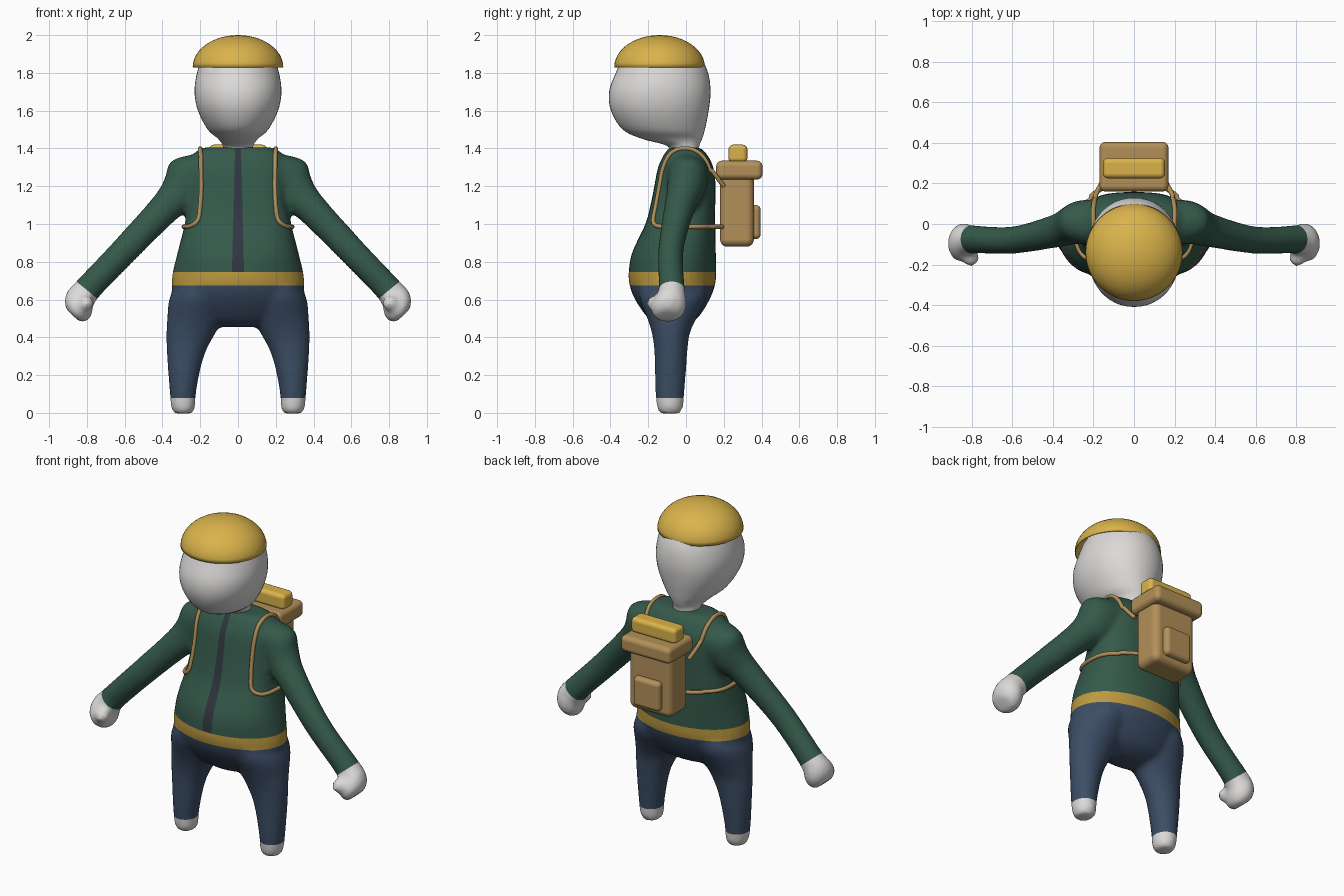
import bpy, bmesh
from math import cos, sin, pi, copysign
from mathutils import Vector, Matrix
from mathutils.bvhtree import BVHTree

default_cube = bpy.data.objects.get("Cube")
if default_cube:
    bpy.data.objects.remove(default_cube, do_unlink=True)


def material(name, rgb):
    mat = bpy.data.materials.new(name)
    mat.use_nodes = True
    colour = (*rgb, 1)
    mat.diffuse_color = colour
    shader = next(n for n in mat.node_tree.nodes if n.type == 'BSDF_PRINCIPLED')
    shader.inputs["Base Color"].default_value = colour
    shader.inputs["Roughness"].default_value = 0.8
    return mat


white = material("soft white", (0.71, 0.70, 0.69))
green = material("jacket green", (0.035, 0.10, 0.07))
navy = material("trouser navy", (0.045, 0.075, 0.13))
gold = material("belt gold", (0.5, 0.32, 0.05))
dark = material("zip charcoal", (0.03, 0.038, 0.05))
yellow = material("cap yellow", (0.70, 0.45, 0.07))
tan = material("pack tan", (0.45, 0.28, 0.10))


def make_object(name, bm, mats):
    mesh = bpy.data.meshes.new(name)
    bm.to_mesh(mesh)
    for mat in mats:
        mesh.materials.append(mat)
    ob = bpy.data.objects.new(name, mesh)
    bpy.context.collection.objects.link(ob)
    return ob


def smooth(ob):
    for poly in ob.data.polygons:
        poly.use_smooth = True


def spline(rows, steps=5):
    """Catmull-Rom interpolation of equally long rows of numbers."""
    out = []
    for i in range(len(rows) - 1):
        a, b, c, d = (rows[max(0, min(len(rows) - 1, i + k))] for k in (-1, 0, 1, 2))
        for s in range(steps):
            t = s / steps
            out.append([q + t / 2 * (r - p + t * (2 * p - 5 * q + 4 * r - w
                        + t * (3 * q - p - 3 * r + w))) for p, q, r, w in zip(a, b, c, d)])
    return out + [list(rows[-1])]


def loft(bm, rows, across=(1, 0, 0), side=1, n=32):
    """Skin rings of (x, y, z, radius across, radius in y, squareness)."""
    u = Vector(across)
    rings = []
    for x, y, z, a, b, p in spline(rows):
        ring = []
        for k in range(n):
            c, s = cos(2 * pi * k / n), sin(2 * pi * k / n)
            du = a * copysign(abs(c) ** (2 / p), c)
            dv = b * copysign(abs(s) ** (2 / p), s)
            v = Vector((x, y + dv, z)) + u * du
            v.x *= side
            ring.append(bm.verts.new(v))
        rings.append(ring)
    faces = [bm.faces.new(rings[0]), bm.faces.new(rings[-1])]
    for r, q in zip(rings, rings[1:]):
        for k in range(n):
            j = (k + 1) % n
            faces.append(bm.faces.new((r[k], r[j], q[j], q[k])))
    bmesh.ops.recalc_face_normals(bm, faces=faces)


def trunk(rows):
    """Rows of (height, front y, back y, half width, squareness) to rings."""
    return [(0, (f + b) / 2, z, w, (b - f) / 2, p) for z, f, b, w, p in rows]


# Body: torso, legs, arms and hands fused into one skin
bm = bmesh.new()
loft(bm, trunk([
    (0.455, -0.14, -0.02, 0.10, 2), (0.50, -0.20, 0.06, 0.25, 2),
    (0.60, -0.27, 0.125, 0.34, 2), (0.68, -0.30, 0.155, 0.352, 2),
    (0.75, -0.303, 0.16, 0.345, 2), (0.85, -0.285, 0.158, 0.32, 2.3),
    (1.0, -0.215, 0.155, 0.282, 2.8), (1.1, -0.188, 0.155, 0.262, 3),
    (1.2, -0.168, 0.157, 0.255, 3), (1.3, -0.148, 0.145, 0.25, 3),
    (1.37, -0.115, 0.11, 0.235, 2.8), (1.405, -0.09, 0.075, 0.19, 2.5)]))
leg = [(0.29, -0.085, -0.004, 0.045, 0.05, 2), (0.29, -0.085, 0.025, 0.063, 0.068, 2),
       (0.292, -0.085, 0.1, 0.069, 0.076, 2), (0.285, -0.082, 0.23, 0.086, 0.083, 2),
       (0.273, -0.08, 0.33, 0.105, 0.088, 2), (0.25, -0.08, 0.42, 0.13, 0.10, 2),
       (0.225, -0.075, 0.5, 0.15, 0.13, 2), (0.205, -0.07, 0.6, 0.16, 0.175, 2),
       (0.20, -0.07, 0.66, 0.135, 0.18, 2)]
arm = [(0.14, 0.0, 1.29, 0.12, 0.12, 2), (0.25, 0.01, 1.24, 0.14, 0.108, 2),
       (0.31, -0.005, 1.16, 0.11, 0.098, 2), (0.39, -0.035, 1.08, 0.085, 0.082, 2),
       (0.60, -0.08, 0.86, 0.075, 0.067, 2), (0.80, -0.075, 0.65, 0.073, 0.07, 2),
       (0.835, -0.085, 0.59, 0.088, 0.088, 2), (0.857, -0.095, 0.543, 0.082, 0.09, 2),
       (0.872, -0.10, 0.513, 0.05, 0.06, 2)]
for side in (1, -1):
    loft(bm, leg, side=side)
    loft(bm, arm, (0.74, 0, 0.67), side)
    bmesh.ops.create_icosphere(bm, subdivisions=2, radius=0.043,
                               matrix=Matrix.Translation((0.805 * side, -0.168, 0.58)))
body = make_object("body", bm, [white, green, navy, gold, dark])
remesh = body.modifiers.new("fuse", 'REMESH')
remesh.mode = 'VOXEL'
remesh.voxel_size = 0.016
relax = body.modifiers.new("relax", 'SMOOTH')
relax.factor = 0.5
relax.iterations = 6
bpy.context.view_layer.update()
bm.free()
bm = bmesh.new()
bm.from_object(body, bpy.context.evaluated_depsgraph_get())
body.modifiers.clear()
skin = BVHTree.FromBMesh(bm)

# Clean colour borders: soles, belt, zip and cuffs
SOLE, BELT_LOW, BELT_TOP = 0.08, 0.675, 0.745
cuts = [((0, 0, z), (0, 0, 1)) for z in (SOLE, BELT_LOW, BELT_TOP)]
for side in (1, -1):
    cuts.append(((0.032 * side, 0, BELT_TOP), (side, 0, 0.0245)))
    cuts.append(((0.8 * side, 0, 0.65), (0.64 * side, 0, -0.77)))
for co, no in cuts:
    bmesh.ops.bisect_plane(bm, geom=bm.verts[:] + bm.edges[:] + bm.faces[:],
                           dist=0.0002, plane_co=co, plane_no=no)
for face in bm.faces:
    c = face.calc_center_median()
    x = abs(c.x)
    if x > 0.5:
        index = 0 if 0.64 * (x - 0.8) - 0.77 * (c.z - 0.65) > 0 else 1
    elif c.z < SOLE:
        index = 0
    elif c.z < BELT_LOW:
        index = 2
    elif c.z < BELT_TOP:
        index = 3
    elif c.y < -0.05 and x < 0.032 - 0.0245 * (c.z - BELT_TOP):
        index = 4
    else:
        index = 1
    face.material_index = index
bm.to_mesh(body.data)
bm.free()
smooth(body)

# Head with neck
bm = bmesh.new()
loft(bm, trunk([
    (1.34, -0.09, 0.07, 0.078, 2), (1.41, -0.095, 0.07, 0.08, 2),
    (1.45, -0.23, 0.085, 0.105, 2), (1.50, -0.335, 0.10, 0.16, 2),
    (1.60, -0.397, 0.12, 0.212, 2.1), (1.70, -0.407, 0.13, 0.23, 2.1),
    (1.80, -0.372, 0.117, 0.217, 2), (1.88, -0.33, 0.075, 0.185, 2),
    (1.94, -0.26, 0.0, 0.11, 2)]), n=48)
smooth(make_object("head", bm, [white]))
bm.free()

# Domed cap, open underneath
bm = bmesh.new()
bmesh.ops.create_uvsphere(bm, u_segments=48, v_segments=24, radius=1)
bmesh.ops.bisect_plane(bm, geom=bm.verts[:] + bm.edges[:] + bm.faces[:], dist=0.0001,
                       plane_co=(0, 0, 0), plane_no=(0, 0, 1), clear_inner=True)
bmesh.ops.transform(bm, verts=bm.verts, matrix=Matrix.Translation((0, -0.14, 1.83))
                    @ Matrix.Diagonal((0.24, 0.24, 0.17, 1)))
cap = make_object("cap", bm, [yellow])
bm.free()
smooth(cap)
shell = cap.modifiers.new("shell", 'SOLIDIFY')
shell.thickness = 0.005


# Backpack from rounded boxes
def rounded_box(name, low, high, radius, mat):
    low, high = Vector(low), Vector(high)
    box = bmesh.new()
    bmesh.ops.create_cube(box, size=1, matrix=Matrix.Translation((low + high) / 2)
                          @ Matrix.Diagonal((*(high - low), 1)))
    ob = make_object(name, box, [mat])
    box.free()
    smooth(ob)
    bevel = ob.modifiers.new("round", 'BEVEL')
    bevel.width = radius
    bevel.segments = 5
    bevel.harden_normals = True


rounded_box("pack_body", (-0.145, 0.18, 0.88), (0.145, 0.36, 1.27), 0.04, tan)
rounded_box("pack_lid", (-0.17, 0.16, 1.235), (0.17, 0.405, 1.335), 0.03, tan)
rounded_box("pack_pocket", (-0.09, 0.32, 0.92), (0.09, 0.395, 1.10), 0.025, tan)
rounded_box("bedroll", (-0.153, 0.225, 1.325), (0.153, 0.325, 1.42), 0.025, yellow)

# Shoulder straps laid on the jacket
path = [(0.16, 0.20, 1.20), (0.19, 0.14, 1.28), (0.2, 0.09, 1.36), (0.2, 0.0, 1.40),
        (0.2, -0.09, 1.37), (0.2, -0.13, 1.29), (0.2, -0.15, 1.2), (0.203, -0.165, 1.1),
        (0.215, -0.175, 1.02), (0.25, -0.14, 0.985), (0.285, -0.05, 0.985),
        (0.275, 0.05, 0.985), (0.22, 0.13, 0.985), (0.12, 0.20, 0.985)]
for side, name in ((1, "left_strap"), (-1, "right_strap")):
    points = []
    for x, y, z in spline(path, 8):
        p = Vector((x * side, y, z))
        if y < 0.135:
            near, normal, _, _ = skin.find_nearest(p)
            p = near + normal * 0.003
        points.append(p)
    curve = bpy.data.curves.new(name, 'CURVE')
    curve.dimensions = '3D'
    curve.bevel_depth = 0.012
    curve.bevel_resolution = 2
    curve.use_fill_caps = True
    line = curve.splines.new('POLY')
    line.points.add(len(points) - 1)
    for target, p in zip(line.points, points):
        target.co = (*p, 1)
    line.use_smooth = True
    curve.materials.append(tan)
    bpy.context.collection.objects.link(bpy.data.objects.new(name, curve))
